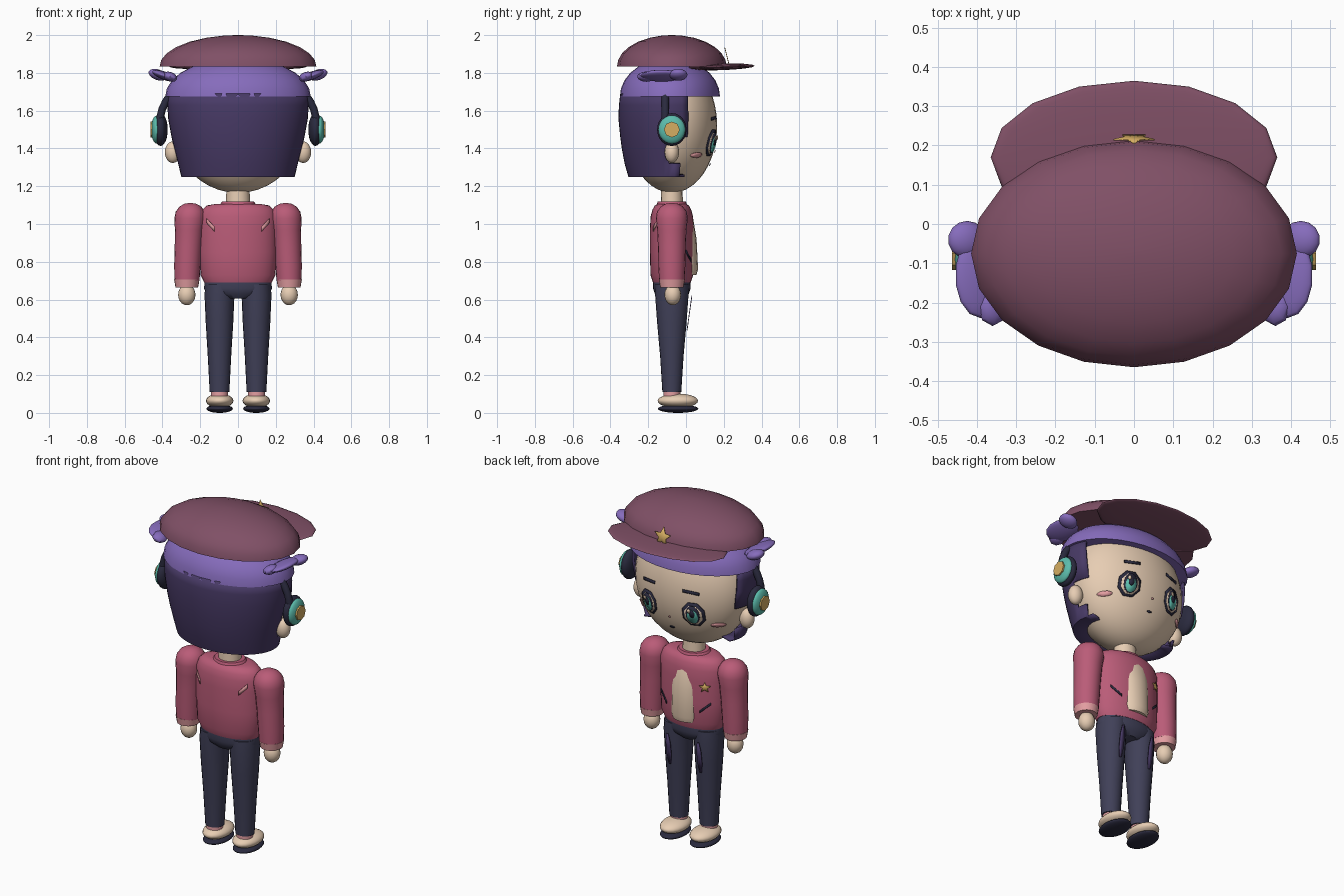
import bpy
from math import sin, cos, pi, sqrt, radians

if "Cube" in bpy.data.objects:
    bpy.data.objects.remove(bpy.data.objects["Cube"])


def material(name, r, g, b):
    lin = [((c / 255 + 0.055) / 1.055) ** 2.4 for c in (r, g, b)] + [1]
    m = bpy.data.materials.new(name)
    m.use_nodes = True
    m.diffuse_color = lin
    m.node_tree.nodes["Principled BSDF"].inputs["Base Color"].default_value = lin
    return m


MAROON = material("maroon", 128, 80, 102)
SKIN = material("skin", 232, 206, 180)
ROSE = material("rose", 186, 92, 120)
LILAC = material("lilac", 134, 108, 188)
PLUM = material("dark plum", 72, 58, 102)
SLATE = material("slate", 64, 64, 88)
TEAL = material("teal", 92, 188, 172)
GOLD = material("gold", 214, 174, 98)
PINK = material("pink", 228, 158, 162)
INK = material("ink", 42, 42, 62)
CY = -0.075  # depth of the body axis
parts = []


def make(name, mat, verts, faces):
    me = bpy.data.meshes.new(name)
    me.from_pydata(verts, [], faces)
    me.materials.append(mat)
    ob = bpy.data.objects.new(name, me)
    bpy.context.collection.objects.link(ob)
    parts.append(ob)
    return ob


def loft(name, mat, rings, seg=24, caps=True, keep=None):
    """Stack of elliptical rings (x, y, z, rx, ry), bottom to top."""
    verts, faces = [], []
    for x, y, z, rx, ry in rings:
        for i in range(seg):
            a = 2 * pi * i / seg
            verts.append((x + rx * cos(a), y + ry * sin(a), z))
    for k in range(len(rings) - 1):
        for i in range(seg):
            j = (i + 1) % seg
            f = (k * seg + i, k * seg + j, (k + 1) * seg + j, (k + 1) * seg + i)
            mid = [sum(verts[v][c] for v in f) / 4 for c in range(3)]
            if keep is None or keep(*mid):
                faces.append(f)
    if caps:
        top = (len(rings) - 1) * seg
        faces += [tuple(reversed(range(seg))), tuple(range(top, top + seg))]
    return make(name, mat, verts, faces)


def dome(name, mat, y, z, rx, ry, h, seg):
    angles = [radians(a) for a in (0, 12, 25, 38, 52, 66, 79, 88)]
    return loft(name, mat, [(0, y, z + h * sin(a), rx * cos(a), ry * cos(a)) for a in angles], seg)


def ball(name, mat, loc, scale, seg=20, rings=12, rot=(0, 0, 0)):
    bpy.ops.mesh.primitive_uv_sphere_add(segments=seg, ring_count=rings, location=loc, rotation=rot)
    ob = bpy.context.object
    ob.name, ob.scale = name, scale
    ob.data.materials.append(mat)
    parts.append(ob)
    return ob


def plate(name, mat, cx, cz, pts, surface, lift=0.006, side=1):
    """Thin painted detail, draped on a surface y = f(x, z)."""
    flat = [(cx, cz)] + [(cx + u, cz + v) for u, v in pts]
    verts = [(x, surface(x, z) + side * lift, z) for x, z in flat]
    n = len(pts)
    faces = [(0, 1 + (i + 1) % n, 1 + i)[::side] for i in range(n)]
    mod = make(name, mat, verts, faces).modifiers.new("thickness", "SOLIDIFY")
    mod.thickness, mod.offset = 0.004, 0


def oval(rx, rz, n=12):
    return [(rx * cos(2 * pi * (i + 0.5) / n), rz * sin(2 * pi * (i + 0.5) / n)) for i in range(n)]


def star(r):
    return [(r * k * cos(pi / 2 + pi * i / 5), r * k * sin(pi / 2 + pi * i / 5))
            for i in range(10) for k in ((1, 0.45)[i % 2],)]


def slash(du, dv, w):
    return [(-du, -dv - w), (du, dv - w), (du, dv + w), (-du, -dv + w)]


def face_y(x, z):
    return CY + 0.24 * sqrt(max(0, 1 - (x / 0.345) ** 2 - ((z - 1.52) / 0.355) ** 2))


def chest_y(x, z):
    return CY + 0.115 * sqrt(max(0, 1 - (x / 0.205) ** 2))


def back_y(x, z):
    return 2 * CY - chest_y(x, z)


# Head, neck and hair
ball("head", SKIN, (0, CY, 1.52), (0.345, 0.24, 0.355), 32, 20)
loft("neck", SKIN, [(0, CY, 1.08, 0.065, 0.06), (0, CY, 1.22, 0.06, 0.055)], 16)


def hair_region(x, y, z):
    if z > 1.46:
        return y < 0.01
    return y < (-0.1 if z > 1.32 else -0.025)


hair = loft("back_hair", PLUM, [(0, -0.09, z, rx, ry) for z, rx, ry in (
    (1.255, 0.2, 0.14), (1.25, 0.3, 0.215), (1.32, 0.317, 0.235), (1.4, 0.338, 0.25), (1.46, 0.352, 0.258),
    (1.56, 0.37, 0.268), (1.63, 0.374, 0.265), (1.69, 0.37, 0.258))], 48, False, hair_region)
thick = hair.modifiers.new("thickness", "SOLIDIFY")
thick.thickness = 0.012
dome("top_hair", LILAC, -0.085, 1.675, 0.385, 0.265, 0.205, 32)

# Cap with brim and star badge
dome("cap_crown", MAROON, CY, 1.835, 0.415, 0.29, 0.165, 20)
ball("cap_brim", MAROON, (0, 0.17, 1.832), (0.365, 0.195, 0.018), 16, 8, (radians(1.5), 0, 0))
plate("cap_star", GOLD, 0, 1.88, star(0.055), lambda x, z: 0.213 - 0.25 * (z - 1.88))

# Headphone band
band = bpy.data.curves.new("headphone_band", "CURVE")
band.dimensions = "3D"
band.bevel_depth, band.bevel_resolution = 0.02, 2
path = band.splines.new("POLY")
path.points.add(24)
for i, p in enumerate(path.points):
    a = pi * i / 24
    p.co = (0.415 * cos(a), -0.11, 1.52 + 0.3 * sin(a) ** 0.9 if 0 < i < 24 else 1.52, 1)
band_ob = bpy.data.objects.new("headphone_band", band)
band.materials.append(INK)
bpy.context.collection.objects.link(band_ob)

for s, tag in ((1, "left"), (-1, "right")):
    # Ears, headphones and side tufts
    ball(tag + "_ear", SKIN, (s * 0.345, CY, 1.38), (0.042, 0.038, 0.057))
    ball(tag + "_headphone_pad", INK, (s * 0.41, CY, 1.5), (0.038, 0.078, 0.087))
    ball(tag + "_headphone_cup", TEAL, (s * 0.432, CY, 1.5), (0.028, 0.07, 0.074))
    bpy.ops.mesh.primitive_cylinder_add(vertices=8, radius=0.042, depth=0.016,
                                        location=(s * 0.456, CY, 1.5), rotation=(0, pi / 2, 0))
    disc = bpy.context.object
    disc.name = tag + "_headphone_disc"
    disc.data.materials.append(GOLD)
    parts.append(disc)
    tilt = (0, -s * 0.35, 0)
    ball(tag + "_front_tuft", LILAC, (s * 0.425, -0.04, 1.79), (0.052, 0.048, 0.028), 14, 8, tilt)
    ball(tag + "_back_tuft", LILAC, (s * 0.39, -0.13, 1.785), (0.07, 0.11, 0.022), 14, 8, tilt)
    ball(tag + "_rear_tuft", LILAC, (s * 0.36, -0.21, 1.78), (0.04, 0.05, 0.025), 8, 6, tilt)

    # Face details
    ex, ez = s * 0.145, 1.43
    plate(tag + "_eye_outline", INK, ex, ez, oval(0.064, 0.076, 8), face_y, 0.006)
    plate(tag + "_eye_white", SKIN, ex, ez - 0.004, oval(0.05, 0.06, 8), face_y, 0.010)
    plate(tag + "_iris_ring", INK, ex, ez, oval(0.037, 0.056), face_y, 0.013)
    plate(tag + "_iris", TEAL, ex, ez - 0.01, oval(0.029, 0.042), face_y, 0.016)
    plate(tag + "_pupil", INK, ex, ez + 0.008, oval(0.015, 0.024), face_y, 0.019)
    plate(tag + "_eye_glint", SKIN, ex + 0.014, ez + 0.026, oval(0.01, 0.013, 6), face_y, 0.022)
    plate(tag + "_eyebrow", INK, s * 0.135, 1.56, slash(0.045, -s * 0.004, 0.008), face_y)
    plate(tag + "_cheek", PINK, s * 0.25, 1.365, oval(0.03, 0.014), face_y)

    # Sleeve, cuff and hand
    loft(tag + "_sleeve", ROSE, [(s * x, CY, z, r, r * 1.02) for z, x, r in (
        (0.7, 0.27, 0.066), (0.78, 0.268, 0.07), (0.88, 0.263, 0.072), (0.97, 0.258, 0.076), (1.03, 0.254, 0.083),
        (1.065, 0.253, 0.077), (1.092, 0.252, 0.058), (1.107, 0.252, 0.032), (1.111, 0.252, 0.008))], 20)
    loft(tag + "_cuff", PINK, [(s * 0.271, CY, 0.665, 0.06, 0.062), (s * 0.271, CY, 0.705, 0.067, 0.069)], 20)
    ball(tag + "_hand", SKIN, (s * 0.271, -0.07, 0.625), (0.046, 0.044, 0.055), 16, 10)

    # Trouser leg, sock and shoe
    loft(tag + "_trouser_leg", SLATE, [(s * x, CY, z, rx, ry) for z, x, rx, ry in (
        (0.11, 0.098, 0.052, 0.05), (0.3, 0.098, 0.062, 0.062), (0.48, 0.098, 0.073, 0.078),
        (0.62, 0.098, 0.079, 0.088), (0.68, 0.092, 0.082, 0.088))], 20)
    plate(tag + "_knee_patch", PLUM, s * 0.1, 0.53, oval(0.016, 0.1, 8),
          lambda x, z: CY + 0.063 + 0.14 * (z - 0.32), 0.001)
    loft(tag + "_sock", PINK, [(s * 0.098, CY, z, 0.045, 0.045) for z in (0.07, 0.118)], 16)
    ball(tag + "_shoe", SKIN, (s * 0.097, -0.043, 0.064), (0.073, 0.107, 0.038))
    ball(tag + "_sole", INK, (s * 0.097, -0.042, 0.022), (0.07, 0.107, 0.022))

    # Jacket pockets and back trims
    plate(tag + "_pocket", INK, s * 0.135, 0.83, slash(0.028, s * 0.026, 0.007), chest_y, 0.005)
    plate(tag + "_back_trim", PINK, s * 0.145, 0.995, slash(0.02, s * 0.022, 0.012), back_y, 0.006, -1)

plate("mouth", INK, 0, 1.315, oval(0.016, 0.006, 6), face_y)
plate("nose", PINK, 0, 1.385, oval(0.006, 0.006, 6), face_y)

# Jacket body, hem, collar, shirt and badge
loft("jacket", ROSE, [(0, CY, z, rx, ry) for z, rx, ry in (
    (0.69, 0.178, 0.1), (0.73, 0.198, 0.113), (0.85, 0.204, 0.116), (0.98, 0.204, 0.116), (1.04, 0.203, 0.112),
    (1.075, 0.19, 0.103), (1.098, 0.165, 0.09), (1.106, 0.12, 0.075))], 32)
loft("collar", ROSE, [(0, CY, 1.09, 0.105, 0.085), (0, CY, 1.118, 0.085, 0.075)])
loft("shirt_front", SKIN, [(0, 0, z, rx, ry) for z, rx, ry in (
    (0.73, 0.08, 0.055), (0.76, 0.086, 0.064), (0.92, 0.086, 0.056), (1.04, 0.078, 0.036), (1.085, 0.06, 0.012))], 16)
plate("chest_star", GOLD, -0.135, 0.95, star(0.03), chest_y, 0.007)

# Waist of the trousers
loft("trouser_waist", SLATE, [(0, CY, z, rx, ry) for z, rx, ry in (
    (0.605, 0.07, 0.07), (0.63, 0.168, 0.09), (0.66, 0.18, 0.1), (0.7, 0.175, 0.098))], 28)

# Smooth shading with crisp edges
bpy.ops.object.select_all(action="DESELECT")
for ob in parts:
    ob.select_set(True)
bpy.context.view_layer.objects.active = parts[0]
bpy.ops.object.shade_smooth_by_angle(angle=radians(40))
